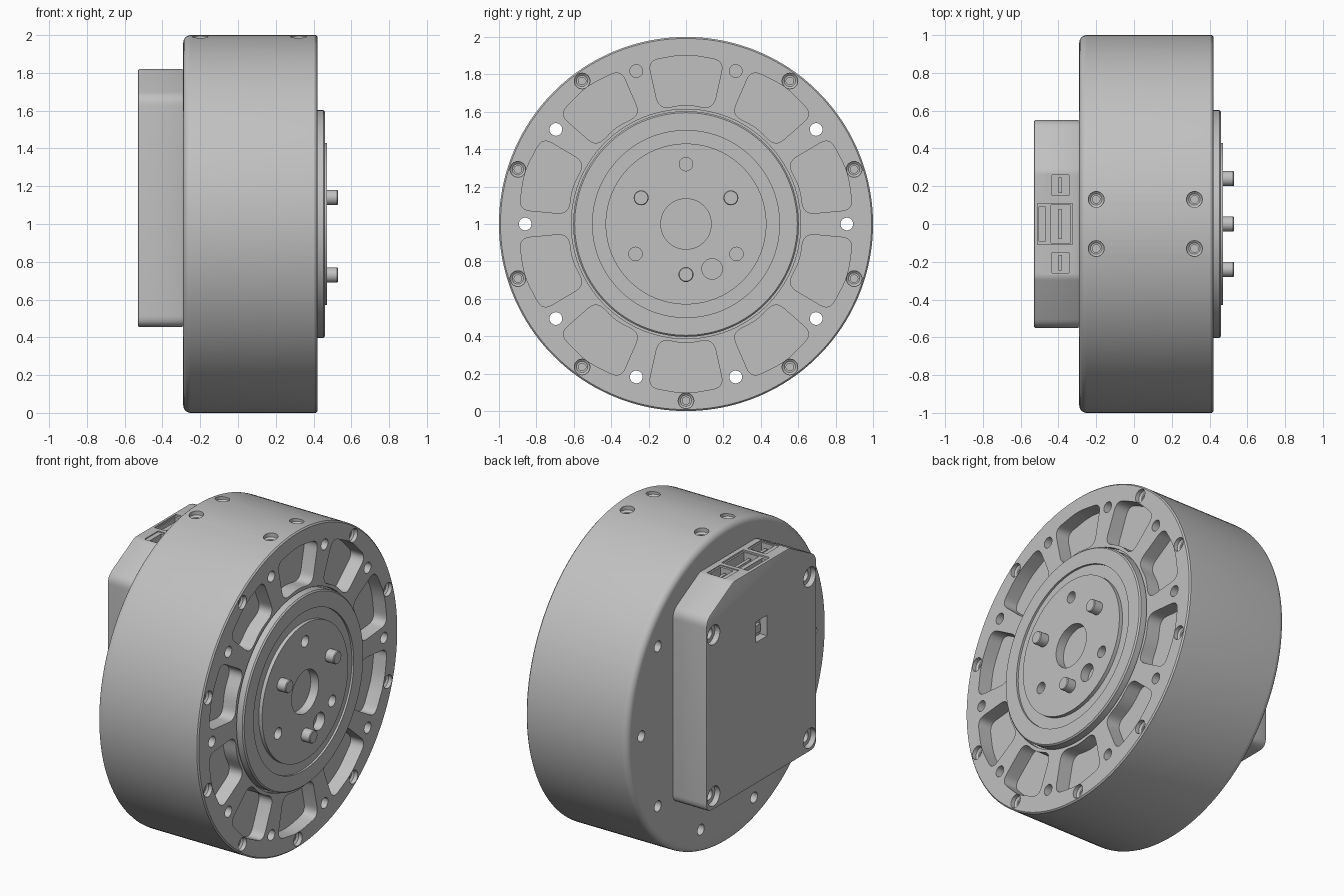
import bpy, bmesh
from math import cos, sin, pi, radians
from mathutils import Vector

cube = bpy.data.objects.get("Cube")
if cube:
    bpy.data.objects.remove(cube, do_unlink=True)

grey = bpy.data.materials.new("satin_grey")
grey.use_nodes = True
colour = (0.53, 0.53, 0.53, 1)
grey.diffuse_color = colour
grey.node_tree.nodes["Principled BSDF"].inputs["Base Color"].default_value = colour

X, Z = Vector((1, 0, 0)), Vector((0, 0, 1))
MID = 1.0  # height of the main axis


def loft(bm, loops):
    """Skin a stack of equal loops and close both ends."""
    rows = [[bm.verts.new(p) for p in loop] for loop in loops]
    n = len(rows[0])
    for a, b in zip(rows, rows[1:]):
        for i in range(n):
            j = (i + 1) % n
            bm.faces.new((a[i], a[j], b[j], b[i]))
    bm.faces.new(rows[0][::-1])
    bm.faces.new(rows[-1])


def turned(bm, rings, pos=(0, 0, MID), axis=X, sides=24):
    """Solid of revolution from (distance, radius) pairs."""
    u = axis.orthogonal().normalized()
    v = axis.cross(u)
    pos = Vector(pos)
    turns = [2 * pi * i / sides for i in range(sides)]
    loft(bm, [[pos + axis * d + (u * cos(t) + v * sin(t)) * r for t in turns]
              for d, r in rings])


def rounded(corners, sizes, steps=6):
    """Outline with each corner softened by its own size."""
    pts = [Vector(c) for c in corners]
    out = []
    for i, p in enumerate(pts):
        a = p + (pts[i - 1] - p).normalized() * sizes[i]
        b = p + (pts[(i + 1) % len(pts)] - p).normalized() * sizes[i]
        for k in range(steps + 1):
            t = k / steps
            out.append(a * (1 - t) ** 2 + p * 2 * t * (1 - t) + b * t * t)
    return out


def prism(bm, outline, x0, x1, turn=0):
    c, s = cos(turn), sin(turn)
    loft(bm, [[(x, p.x * c - p.y * s, MID + p.x * s + p.y * c) for p in outline]
              for x in (x0, x1)])


def block(bm, x0, x1, y0, y1, z0, z1):
    loft(bm, [[(x0, y0, z), (x1, y0, z), (x1, y1, z), (x0, y1, z)] for z in (z0, z1)])


def finish(bm, name):
    bmesh.ops.recalc_face_normals(bm, faces=bm.faces)
    mesh = bpy.data.meshes.new(name)
    bm.to_mesh(mesh)
    bm.free()
    ob = bpy.data.objects.new(name, mesh)
    bpy.context.collection.objects.link(ob)
    mesh.materials.append(grey)
    return ob


def activate(ob):
    bpy.ops.object.select_all(action='DESELECT')
    ob.select_set(True)
    bpy.context.view_layer.objects.active = ob


def cut(ob, bm):
    tool = finish(bm, "cutter")
    tool.hide_render = True
    mod = ob.modifiers.new("cut", 'BOOLEAN')
    mod.operation, mod.solver, mod.object = 'DIFFERENCE', 'EXACT', tool
    activate(ob)
    bpy.ops.object.modifier_apply(modifier=mod.name)
    bpy.data.objects.remove(tool, do_unlink=True)


def smooth(ob):
    activate(ob)
    bpy.ops.object.shade_smooth_by_angle(angle=radians(30))


def around(radius, degrees):
    a = radians(degrees)
    return radius * cos(a), MID + radius * sin(a)


# stepped screw recess, measured inward from just above the surface
SCREW = [(0, .042), (.035, .042), (.045, .03), (.045, .02), (.09, .02)]

# main housing: drum with a rounded back edge and a shallow seat in front
F = .04
bm = bmesh.new()
back_edge = [(-.29 + F * (1 - cos(t)), 1 - F + F * sin(t))
             for t in [pi / 2 * k / 6 for k in range(7)]]
turned(bm, back_edge + [(.412, 1), (.42, .992), (.42, .613), (.395, .613)], sides=160)
housing = finish(bm, "housing")

bm = bmesh.new()
pocket = rounded([(-.203, .873), (0, .908), (.203, .873),
                  (.145, .615), (0, .64), (-.145, .615)],
                 [.06, .07, .06, .06, .05, .06])
for k in range(10):
    prism(bm, pocket, .33, .5, radians(36 * k))
    y, z = around(.86, 36 * k)
    start = .3 if k in (2, 3) else -.4
    turned(bm, [(start, .034), (.5, .034)], (0, y, z))
    if k != 2:
        y, z = around(.945, 18 + 36 * k)
        turned(bm, SCREW, (.43, y, z), -X)
for x in (-.2, .32):
    for y in (-.13, .13):
        turned(bm, SCREW, (x, y, 2.005), -Z)
cut(housing, bm)
smooth(housing)

# output flange with a grooved face and a raised centre disc
bm = bmesh.new()
turned(bm, [(.39, .603), (.452, .603), (.46, .595), (.46, .5), (.447, .5),
            (.447, .43), (.47, .43)], sides=128)
flange = finish(bm, "output_flange")
bm = bmesh.new()
turned(bm, [(.415, .135), (.5, .135)], sides=48)
for y, z, r in ((0, 1.32, .036), (-.27, .84, .036), (.27, .84, .036), (.14, .76, .055)):
    turned(bm, [(.415, r), (.5, r)], (0, y, z))
cut(flange, bm)
smooth(flange)

# drive pins
for i, (y, z) in enumerate(((-.24, 1.14), (.24, 1.14), (0, .73))):
    bm = bmesh.new()
    turned(bm, [(.45, .04), (.525, .04), (.53, .036)], (0, y, z))
    smooth(finish(bm, f"drive_pin_{i + 1}"))

# electronics box on the back
bm = bmesh.new()
outline = rounded([(-.28, .82), (.28, .82), (.55, .675), (.55, -.545),
                   (-.55, -.545), (-.55, .675)], [.02, .02, .05, .06, .06, .05])
prism(bm, outline, -.53, -.29)
box = finish(bm, "electronics_box")
bevel = box.modifiers.new("edge", 'BEVEL')
bevel.width, bevel.segments, bevel.angle_limit = .008, 2, radians(50)
activate(box)
bpy.ops.object.modifier_apply(modifier=bevel.name)

# connector frames on top of the box
TOP = 1.82
bm = bmesh.new()
block(bm, -.51, -.325, -.108, .108, TOP - .01, TOP + .1)
for y0, y1 in ((.135, .27), (-.27, -.135)):
    block(bm, -.465, -.335, y0, y1, TOP - .006, TOP + .1)
cut(box, bm)

# connector sockets, rear window and corner screw recesses
bm = bmesh.new()
block(bm, -.44, -.335, -.1, .1, TOP - .09, TOP + .1)
block(bm, -.503, -.468, -.09, .09, TOP - .05, TOP + .1)
for y0, y1 in ((.15, .26), (-.26, -.15)):
    block(bm, -.435, -.345, y0, y1, TOP - .08, TOP + .1)
block(bm, -.6, -.48, -.055, .055, 1.35, 1.48)
for y in (-.48, .48):
    for z in (.54, 1.56):
        turned(bm, [(0, .062), (.045, .062), (.045, .035), (.1, .035)], (-.54, y, z), X)
cut(box, bm)
smooth(box)

# contact tongues inside the connectors, and the chip behind the window
bm = bmesh.new()
block(bm, -.4, -.38, -.08, .08, TOP - .1, TOP - .03)
for y in (-.205, .205):
    block(bm, -.4, -.38, y - .04, y + .04, TOP - .09, TOP - .03)
finish(bm, "connector_tongues")
bm = bmesh.new()
block(bm, -.5, -.47, -.03, .03, 1.38, 1.43)
finish(bm, "sensor_chip")
